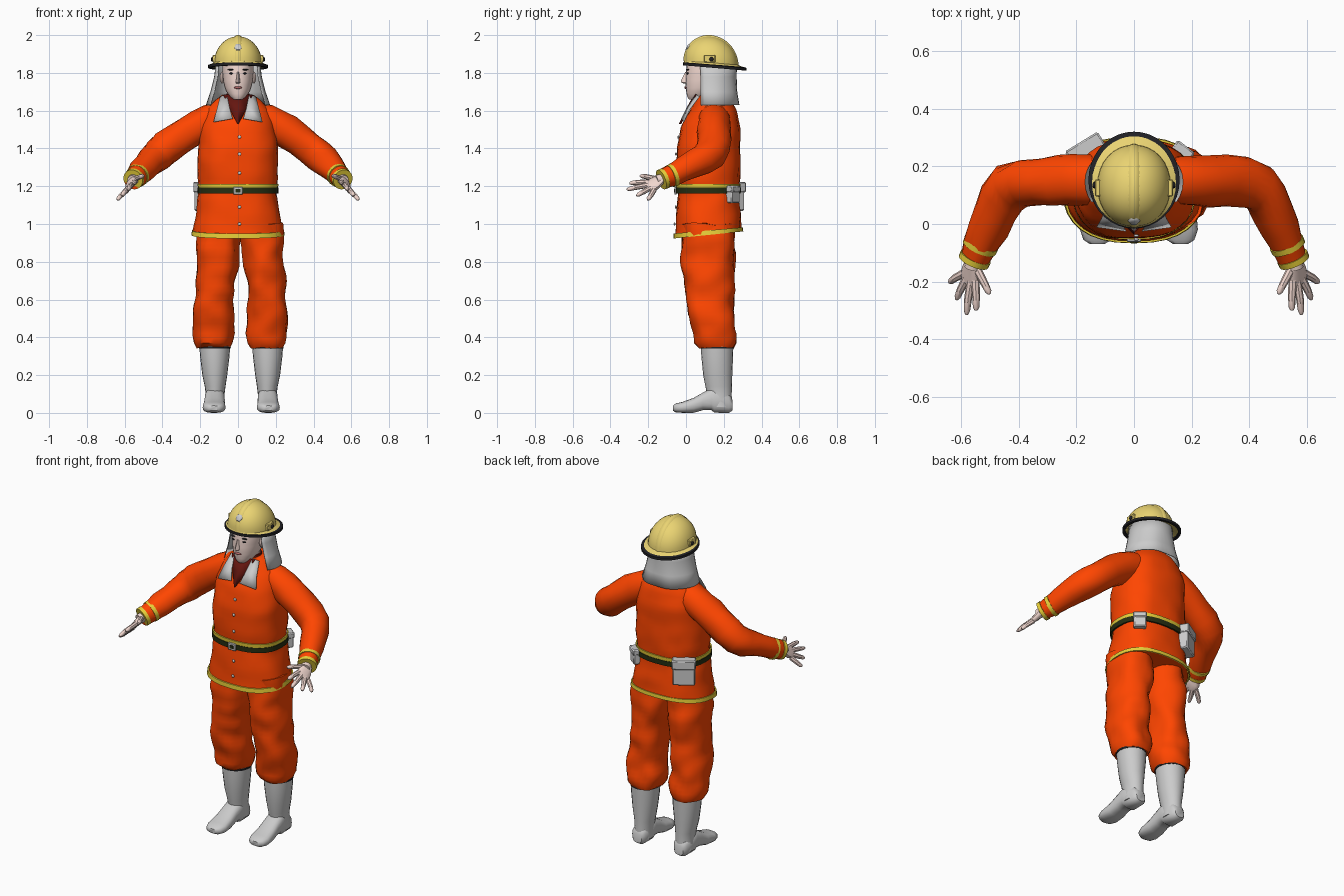
import bpy, bmesh, math
from mathutils import Vector, Matrix, noise


def material(name, r, g, b):
    m = bpy.data.materials.new(name)
    m.diffuse_color = (r, g, b, 1)
    return m


ORANGE = material("orange_cloth", 1.0, 0.06, 0.0)
YELLOW = material("yellow_trim", 0.8, 0.62, 0.04)
HELMET = material("helmet_yellow", 0.83, 0.66, 0.17)
SKIN = material("skin", 0.88, 0.68, 0.62)
SHIRT = material("dark_red", 0.13, 0.008, 0.005)
BELT = material("dark_olive", 0.02, 0.028, 0.006)
BLACK = material("black", 0.015, 0.015, 0.018)
LIPS = material("lips", 0.45, 0.14, 0.14)


def finish(name, bm, mat=None, wrinkle=0, thick=0):
    bmesh.ops.recalc_face_normals(bm, faces=bm.faces)
    bm.normal_update()
    if wrinkle:
        for v in bm.verts:
            v.co += v.normal * wrinkle * noise.noise(v.co * 11)
    me = bpy.data.meshes.new(name)
    bm.to_mesh(me)
    bm.free()
    for p in me.polygons:
        p.use_smooth = True
    me.set_sharp_from_angle(angle=math.radians(42))
    ob = bpy.data.objects.new(name, me)
    bpy.context.collection.objects.link(ob)
    if mat:
        me.materials.append(mat)
    if thick:
        ob.modifiers.new("thickness", "SOLIDIFY").thickness = thick
    return ob


def skin(name, rings, mat=None, around=True, caps=True, wrinkle=0, thick=0):
    """Bridge rings of points into one surface."""
    bm = bmesh.new()
    vs = [[bm.verts.new(p) for p in r] for r in rings]
    n = len(rings[0])
    for a, b in zip(vs, vs[1:]):
        for i in range(n if around else n - 1):
            j = (i + 1) % n
            bm.faces.new((a[i], a[j], b[j], b[i]))
    if caps and around:
        bm.faces.new(vs[0])
        bm.faces.new(vs[-1])
    return finish(name, bm, mat, wrinkle, thick)


def oval(c, u, v, ru, rv, n=24, p=2.0):
    pts = []
    for i in range(n):
        a = 2 * math.pi * i / n
        ca, sa = math.cos(a), math.sin(a)
        pts.append(Vector(c) + Vector(u) * ru * math.copysign(abs(ca) ** (2 / p), ca)
                   + Vector(v) * rv * math.copysign(abs(sa) ** (2 / p), sa))
    return pts


def level(z, cx, cy, rx, ry, tilt=0, n=24, p=2.0):
    return oval((cx, cy, z), (1, 0, 0), (0, 1, tilt), rx, ry, n, p)


def at(profile, z):
    """Interpolate a profile of rows that start with z."""
    for a, b in zip(profile, profile[1:]):
        if z <= b[0]:
            t = (z - a[0]) / (b[0] - a[0])
            return [z] + [p + (q - p) * t for p, q in zip(a[1:], b[1:])]
    return list(profile[-1])


def steps(profile, n):
    lo, hi = profile[0][0], profile[-1][0]
    return [at(profile, lo + (hi - lo) * i / n) for i in range(n + 1)]


def tube(name, path, mat=None, n=16, wrinkle=0):
    pts = [Vector(p[:3]) for p in path]
    rings = []
    for i, p in enumerate(pts):
        t = (pts[min(i + 1, len(pts) - 1)] - pts[max(i - 1, 0)]).normalized()
        u = t.cross(Vector((0, 0, 1))).normalized()
        rings.append(oval(p, u, u.cross(t), path[i][3], path[i][3], n))
    return skin(name, rings, mat, wrinkle=wrinkle)


def box(name, loc, size, turn=0, mat=None, bevel=0.006):
    bm = bmesh.new()
    bmesh.ops.create_cube(bm, size=1, matrix=Matrix.Diagonal((*size, 1)))
    bmesh.ops.bevel(bm, geom=bm.edges[:], offset=bevel, segments=1, affect="EDGES")
    bm.transform(Matrix.Translation(loc) @ Matrix.Rotation(turn, 4, "Z"))
    return finish(name, bm, mat)


def ball(name, loc, size, mat=None, n=10):
    bm = bmesh.new()
    bmesh.ops.create_uvsphere(bm, u_segments=n, v_segments=n // 2 + 1, radius=1)
    bm.transform(Matrix.Translation(loc) @ Matrix.Diagonal((*size, 1)))
    return finish(name, bm, mat)


# Jacket: z, centre y, half width, half depth, tilt
TORSO = [(0.945, 0.118, 0.24, 0.178, 0.1), (1.05, 0.117, 0.223, 0.172, 0.05),
         (1.17, 0.118, 0.203, 0.161, 0), (1.25, 0.118, 0.211, 0.168, 0),
         (1.40, 0.12, 0.212, 0.170, 0), (1.52, 0.13, 0.2, 0.155, 0),
         (1.60, 0.145, 0.17, 0.122, 0), (1.65, 0.145, 0.125, 0.095, 0),
         (1.68, 0.14, 0.085, 0.075, 0)]


def torso_ring(z, grow=0.0):
    z, cy, rx, ry, tilt = at(TORSO, z)
    return level(z, 0, cy, rx + grow, ry + grow, tilt, 32, 2.4)


def front_y(z):
    r = at(TORSO, z)
    return r[1] - r[3]


def band(name, z0, z1, grow, mat):
    skin(name, [torso_ring(z0), torso_ring(z0, grow), torso_ring(z1, grow), torso_ring(z1)],
         mat, caps=False)


skin("jacket", [torso_ring(r[0]) for r in steps(TORSO, 30)], ORANGE, wrinkle=0.008)
band("hem_stripe", 0.942, 0.966, 0.007, YELLOW)
band("waist_stripe", 1.185, 1.213, 0.007, YELLOW)
band("belt", 1.162, 1.192, 0.01, BELT)
for z in (1.0, 1.09, 1.27, 1.37, 1.46):
    ball("jacket_button", (0.008, front_y(z) - 0.003, z), (0.009, 0.005, 0.009))
box("buckle", (0, front_y(1.176) - 0.012, 1.176), (0.05, 0.012, 0.042), bevel=0.003)
box("buckle_centre", (0, front_y(1.176) - 0.018, 1.176), (0.026, 0.006, 0.02), 0, BELT, 0.001)

# Belt pouches
box("large_pouch", (-0.165, 0.255, 1.14), (0.125, 0.055, 0.14), 0.55)
box("large_pouch_flap", (-0.167, 0.259, 1.195), (0.133, 0.062, 0.055), 0.55)
box("small_pouch", (0.165, 0.247, 1.155), (0.07, 0.045, 0.09), -0.65)
box("small_pouch_flap", (0.167, 0.249, 1.185), (0.076, 0.05, 0.035), -0.65)

# Shirt, neck and lapels
skin("shirt_neck", [level(z, 0, 0.12, r, r) for z, r in ((1.6, 0.085), (1.66, 0.072), (1.69, 0.062))], SHIRT)
skin("neck", [level(z, 0, 0.12, 0.054, 0.058) for z in (1.6, 1.75)], SKIN)
skin("shirt_front", [[(-w, y, z), (0, y - 0.01, z), (w, y, z)] for w, y, z in
                     ((0.078, 0.052, 1.685), (0.045, 0.01, 1.61), (0.003, -0.028, 1.53))],
     SHIRT, around=False, thick=0.003)
for s in (-1, 1):
    skin("lapel", [[(s * 0.06, 0.052, 1.688), (s * 0.095, 0.07, 1.675)],
                   [(s * 0.045, 0.004, 1.615), (s * 0.113, 0.018, 1.605)],
                   [(s * 0.028, -0.026, 1.558), (s * 0.13, -0.012, 1.54)]], around=False, thick=0.003)

# Legs: z, centre x, centre y, half width, half depth
LEG = [(0.345, 0.14, 0.16, 0.088, 0.093), (0.37, 0.141, 0.155, 0.1, 0.110),
       (0.42, 0.142, 0.152, 0.108, 0.115), (0.5, 0.142, 0.137, 0.106, 0.118),
       (0.6, 0.137, 0.125, 0.1, 0.125), (0.75, 0.125, 0.118, 0.105, 0.137),
       (0.85, 0.118, 0.118, 0.114, 0.14), (1.0, 0.112, 0.115, 0.112, 0.142)]
BOOT = [(0.03, 0.14, 0.183, 0.052, 0.06), (0.1, 0.138, 0.176, 0.05, 0.066),
        (0.14, 0.138, 0.173, 0.055, 0.07), (0.2, 0.14, 0.168, 0.066, 0.077),
        (0.3, 0.14, 0.165, 0.078, 0.084), (0.36, 0.14, 0.165, 0.082, 0.086)]
# Foot: y, half width, bottom, top
FOOT = [(0.246, 0.03, 0.012, 0.07), (0.228, 0.046, 0, 0.1), (0.15, 0.053, 0, 0.135),
        (0.135, 0.053, 0.014, 0.132), (0.09, 0.054, 0.014, 0.108), (0.04, 0.057, 0, 0.08),
        (-0.02, 0.061, 0, 0.058), (-0.055, 0.048, 0.003, 0.05), (-0.07, 0.025, 0.012, 0.038)]
for s in (-1, 1):
    ox = 0.0125
    skin("trouser_leg", [level(z, ox + s * x, y, rx, ry, 0, 24, 2.2) for z, x, y, rx, ry in steps(LEG, 26)],
         ORANGE, wrinkle=0.018)
    ox = 0.017
    skin("boot_top_band", [level(z, ox + s * 0.14, 0.163, r, r + 0.004) for z, r in ((0.34, 0.084), (0.35, 0.085))],
         BLACK)
    skin("boot_shaft", [level(z, ox + s * x, y, rx, ry, 0, 20) for z, x, y, rx, ry in BOOT])
    skin("boot_foot", [oval((ox + s * (0.14 + 0.02 * max(0, 0.15 - y)), y, (a + b) / 2), (1, 0, 0), (0, 0, 1),
                            w, (b - a) / 2, 18, 2.6) for y, w, a, b in FOOT])

# Sleeves, cuffs and hands
SLEEVE = [(0.1, 0.15, 1.56, 0.08), (0.15, 0.15, 1.548, 0.086), (0.21, 0.148, 1.518, 0.09),
          (0.26, 0.147, 1.486, 0.088), (0.32, 0.146, 1.446, 0.086), (0.38, 0.143, 1.402, 0.086),
          (0.425, 0.128, 1.365, 0.086), (0.458, 0.09, 1.338, 0.081), (0.48, 0.04, 1.313, 0.073),
          (0.505, -0.015, 1.285, 0.066), (0.53, -0.07, 1.258, 0.058), (0.555, -0.13, 1.236, 0.051)]
FINGERS = {"thumb": ((0.545, -0.155, 1.238), (0.517, -0.208, 1.25), (0.5, -0.243, 1.255)),
           "index_finger": ((0.55, -0.195, 1.222), (0.547, -0.255, 1.22), (0.547, -0.3, 1.216)),
           "middle_finger": ((0.565, -0.195, 1.207), (0.575, -0.26, 1.195), (0.58, -0.314, 1.182)),
           "ring_finger": ((0.58, -0.187, 1.192), (0.6, -0.225, 1.17), (0.615, -0.262, 1.15)),
           "little_finger": ((0.588, -0.17, 1.18), (0.62, -0.187, 1.15), (0.64, -0.203, 1.127))}
for s in (-1, 1):
    def side(p):
        return (s * p[0], *p[1:])
    tube("sleeve", [side(p) for p in SLEEVE], ORANGE, 20, 0.012)
    for a in ((0.528, -0.065, 1.26, 0.062), (0.548, -0.113, 1.242, 0.056)):
        tube("cuff_stripe", [side(a), side((a[0] + 0.008, a[1] - 0.018, a[2] - 0.007, a[3] - 0.001))], YELLOW, 20)
    tube("wrist", [side(p) for p in ((0.545, -0.1, 1.245, 0.03), (0.56, -0.155, 1.23, 0.028))], SKIN, 12)
    # Palm is a flat section facing inward and down
    across, normal = Vector((s * 0.66, 0.3, -0.69)).normalized(), Vector((s * 0.74, 0, 0.67))
    skin("palm", [oval(side(c), across, normal, w, h, 14, 2.5) for c, w, h in
                  (((0.557, -0.13, 1.235), 0.029, 0.022), ((0.564, -0.16, 1.216), 0.041, 0.019),
                   ((0.569, -0.19, 1.203), 0.041, 0.016), ((0.571, -0.208, 1.2), 0.032, 0.011))], SKIN)
    for name, (a, b, c) in FINGERS.items():
        a, b, c = map(Vector, (a, b, c))
        tube(name, [side((*p, r)) for p, r in ((a, 0.015), (b, 0.0135), (b.lerp(c, 0.75), 0.011), (c, 0.005))],
             SKIN, 8)

# Head and face
HEAD = [(1.66, 0.045, 0.025, 0.03), (1.675, 0.066, 0.045, 0.06), (1.71, 0.09, 0.067, 0.09),
        (1.75, 0.105, 0.077, 0.108), (1.80, 0.115, 0.083, 0.116), (1.87, 0.12, 0.082, 0.113)]
skin("head", [level(z, 0, y, rx, ry, 0, 24, 2.2) for z, y, rx, ry in steps(HEAD, 14)], SKIN)
skin("nose", [level(z, 0, 0.01, w, d, 0, 8) for z, w, d in
              ((1.743, 0.01, 0.02), (1.75, 0.015, 0.036), (1.757, 0.012, 0.038), (1.805, 0.007, 0.014))], SKIN)
ball("mouth", (0, -0.001, 1.722), (0.023, 0.008, 0.007), LIPS)
for s in (-1, 1):
    ball("eye", (s * 0.034, 0.01, 1.797), (0.014, 0.007, 0.005), BLACK)
    ball("eyebrow", (s * 0.036, 0.01, 1.817), (0.02, 0.008, 0.004), BLACK)
    ball("ear", (s * 0.084, 0.11, 1.775), (0.012, 0.022, 0.032), SKIN)

# Helmet, tilted down toward the back
SLOPE = -0.085


def dome(name, rx, ry, h, mat):
    skin(name, [level(1.85 + h * math.sin(a), 0, 0.132, rx * math.cos(a), ry * math.cos(a),
                      SLOPE, 32, 2.1) for a in (math.radians(d) for d in range(0, 90, 8))], mat)


dome("helmet_dome", 0.127, 0.142, 0.143, HELMET)
dome("helmet_ridge", 0.055, 0.146, 0.15, HELMET)


def hat_ring(z, grow):
    return level(z, 0, 0.152, 0.156 + grow, 0.166 + grow, SLOPE, 36)


skin("helmet_brim", [level(1.856, 0, 0.132, 0.124, 0.139, SLOPE, 36), hat_ring(1.838, 0), hat_ring(1.83, 0),
                     level(1.846, 0, 0.132, 0.118, 0.133, SLOPE, 36)], HELMET, caps=False)
skin("brim_edge", [hat_ring(z, g) for z, g in
                   ((1.844, -0.014), (1.841, 0.002), (1.826, 0.002), (1.826, -0.014), (1.844, -0.014))],
     BLACK, caps=False)
skin("helmet_badge", [oval((0, y, 1.935), (1, 0, 0), (0, 0.5, 1), r, r, 6)
                      for y, r in ((0.03, 0.02), (0.008, 0.02), (0.003, 0.014))])
for s in (-1, 1):
    box("helmet_side_clip", (s * 0.125, 0.125, 1.875), (0.02, 0.06, 0.04), 0, HELMET, 0.004)
    ball("clip_knob", (s * 0.137, 0.135, 1.872), (0.007, 0.012, 0.012), BLACK)

# Neck curtain hanging from the helmet
skin("neck_curtain", [[(rx * math.cos(a), cy + ry * math.sin(a) * (1 + w * math.cos(6 * a)), z)
                       for a in (math.radians(-30 + 10 * i) for i in range(25))]
                      for z, cy, rx, ry, w in ((1.85, 0.14, 0.118, 0.13, 0), (1.78, 0.14, 0.126, 0.128, 0),
                                               (1.7, 0.142, 0.146, 0.132, 0.02), (1.63, 0.145, 0.17, 0.142, 0.03))],
     around=False, thick=0.005)
